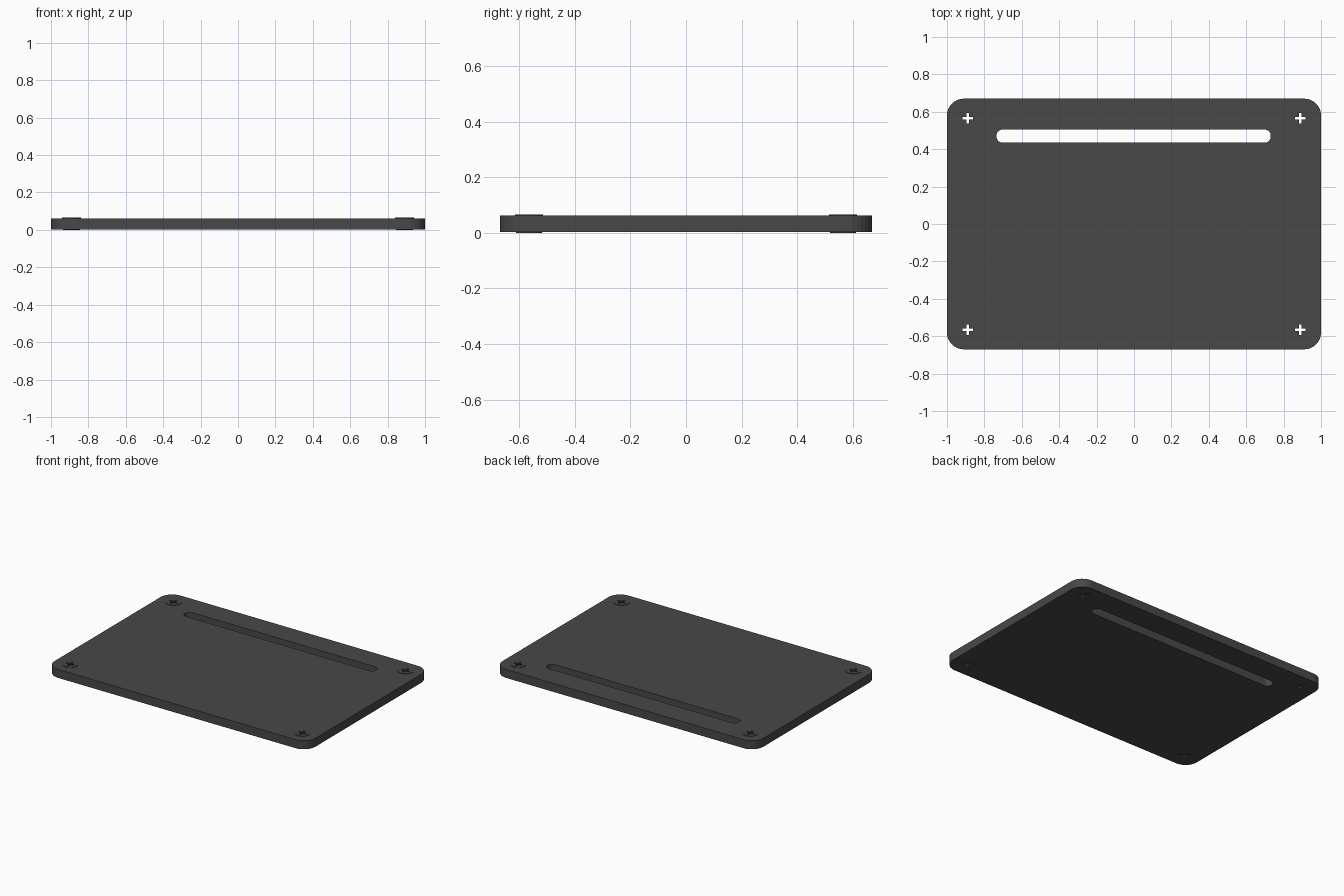
import bpy, bmesh, math

if "Cube" in bpy.data.objects:
    bpy.data.objects.remove(bpy.data.objects["Cube"])

SCREW_X, SCREW_Y = 0.89, 0.565
PLATE_Z0, PLATE_Z1, TOP_Z = 0.003, 0.062, 0.065

charcoal = bpy.data.materials.new("charcoal")
charcoal.diffuse_color = (0.065, 0.065, 0.065, 1)
charcoal.use_nodes = True
charcoal.node_tree.nodes["Principled BSDF"].inputs["Base Color"].default_value = charcoal.diffuse_color


def rounded_rect(cx, cy, hx, hy, r, n=8):
    pts = []
    for i, (sx, sy) in enumerate([(1, 1), (-1, 1), (-1, -1), (1, -1)]):
        for k in range(n + 1):
            a = math.pi / 2 * (i + k / n)
            pts.append((cx + sx * (hx - r) + r * math.cos(a),
                        cy + sy * (hy - r) + r * math.sin(a)))
    return pts


def circle(cx, cy, r, n=32):
    return [(cx + r * math.cos(2 * math.pi * i / n),
             cy + r * math.sin(2 * math.pi * i / n)) for i in range(n)]


def cross(cx, cy, arm=0.028, w=0.0065):
    quarter = [(arm, w), (w, w), (w, arm)]
    pts = []
    for i in range(4):
        c, s = round(math.cos(i * math.pi / 2)), round(math.sin(i * math.pi / 2))
        pts += [(cx + x * c - y * s, cy + x * s + y * c) for x, y in quarter]
    return pts


def sheet(name, loops, z0, z1):
    """Fill the first loop minus the other loops and extrude it from z0 to z1."""
    cu = bpy.data.curves.new(name, 'CURVE')
    cu.dimensions = '2D'
    cu.fill_mode = 'BOTH'
    cu.extrude = (z1 - z0) / 2
    for pts in loops:
        sp = cu.splines.new('POLY')
        sp.points.add(len(pts) - 1)
        for p, (x, y) in zip(sp.points, pts):
            p.co = (x, y, (0), 1)
        sp.use_cyclic_u = True
    tmp = bpy.data.objects.new(name + "_curve", cu)
    bpy.context.collection.objects.link(tmp)
    bpy.context.view_layer.update()
    dg = bpy.context.evaluated_depsgraph_get()
    me = bpy.data.meshes.new_from_object(tmp.evaluated_get(dg))
    bpy.data.objects.remove(tmp)
    bm = bmesh.new()
    bm.from_mesh(me)
    bmesh.ops.remove_doubles(bm, verts=bm.verts, dist=1e-5)
    bmesh.ops.translate(bm, verts=bm.verts, vec=(0, 0, (z0 + z1) / 2))
    bmesh.ops.recalc_face_normals(bm, faces=bm.faces)
    for f in bm.faces:
        f.smooth = False
    bm.to_mesh(me)
    bm.free()
    me.materials.clear()
    me.materials.append(charcoal)
    ob = bpy.data.objects.new(name, me)
    bpy.context.collection.objects.link(ob)
    return ob


corners = [(sx * SCREW_X, sy * SCREW_Y) for sx in (-1, 1) for sy in (-1, 1)]

# Main plate with the long slot and four cross shaped openings
sheet("plate",
      [rounded_rect(0, 0, 1.0, 0.67, 0.09),
       rounded_rect(-0.002, 0.47, 0.733, 0.035, 0.032)]
      + [cross(x, y) for x, y in corners],
      PLATE_Z0, PLATE_Z1)

# Slightly proud screw heads and screw ends at each corner
for i, (x, y) in enumerate(corners):
    sheet(f"screw_head_{i}", [circle(x, y, 0.05), cross(x, y)], PLATE_Z1 - 0.002, TOP_Z)
    sheet(f"screw_end_{i}", [circle(x, y, 0.046), cross(x, y)], 0.0, PLATE_Z0 + 0.002)
